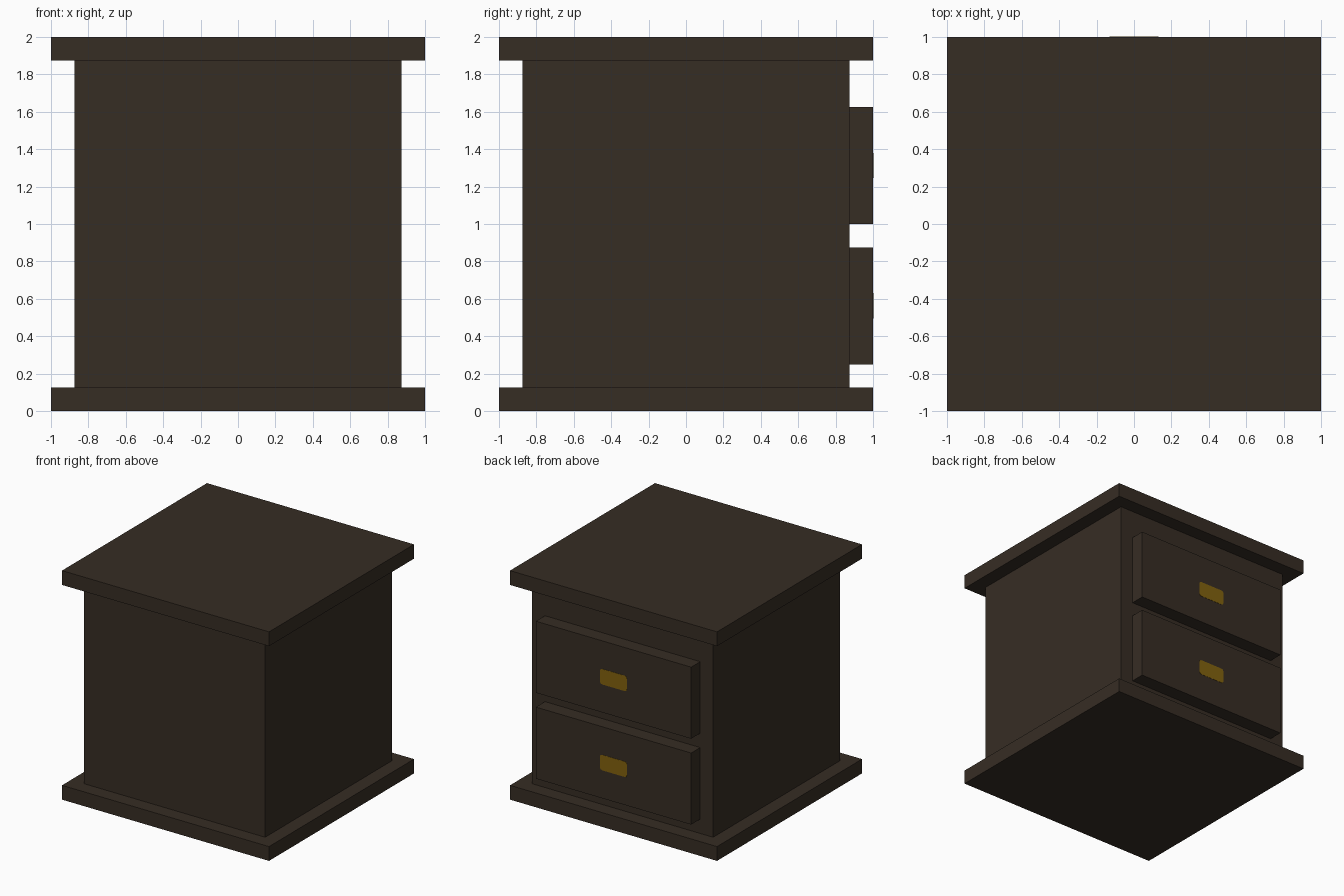
import bpy, bmesh

if "Cube" in bpy.data.objects:
    bpy.data.objects.remove(bpy.data.objects["Cube"])


def material(name, rgb):
    m = bpy.data.materials.new(name)
    m.diffuse_color = (*rgb, 1.0)
    m.use_nodes = True
    m.node_tree.nodes["Principled BSDF"].inputs["Base Color"].default_value = m.diffuse_color
    return m


wood = material("dark wood", (0.037, 0.026, 0.0176))
brass = material("brass", (0.223, 0.122, 0.0044))


def finish(name, bm, mat):
    bmesh.ops.recalc_face_normals(bm, faces=bm.faces)
    mesh = bpy.data.meshes.new(name)
    bm.to_mesh(mesh)
    bm.free()
    mesh.materials.append(mat)
    obj = bpy.data.objects.new(name, mesh)
    bpy.context.collection.objects.link(obj)
    return obj


def box(name, lo, hi, mat, corner=0.0):
    """Box between two corners; optionally round its edges running along y."""
    bm = bmesh.new()
    bmesh.ops.create_cube(bm, size=1)
    for v in bm.verts:
        v.co = [(a + b) / 2 + c * (b - a) for a, b, c in zip(lo, hi, v.co)]
    if corner:
        edges = [e for e in bm.edges
                 if abs(e.verts[0].co.y - e.verts[1].co.y) > 1e-5]
        bmesh.ops.bevel(bm, geom=edges, offset=corner, segments=2,
                        profile=0.5, affect='EDGES')
    return finish(name, bm, mat)


# Carcass: base slab, cabinet body, top slab
box("base_slab", (-1, -1, 0), (1, 1, 0.125), wood)
box("cabinet_body", (-0.875, -0.875, 0.125), (0.875, 0.875, 1.875), wood)
box("top_slab", (-1, -1, 1.875), (1, 1, 2), wood)

# Two drawers on the back (+y) side, each with a flush handle plate
for name, z in (("lower", 0.25), ("upper", 1.0)):
    box(name + "_drawer", (-0.75, 0.875, z), (0.75, 1.0, z + 0.625), wood)
    mid = z + 0.3125
    box(name + "_handle", (-0.13, 0.998, mid - 0.0675),
        (0.13, 1.002, mid + 0.0675), brass, corner=0.02)
